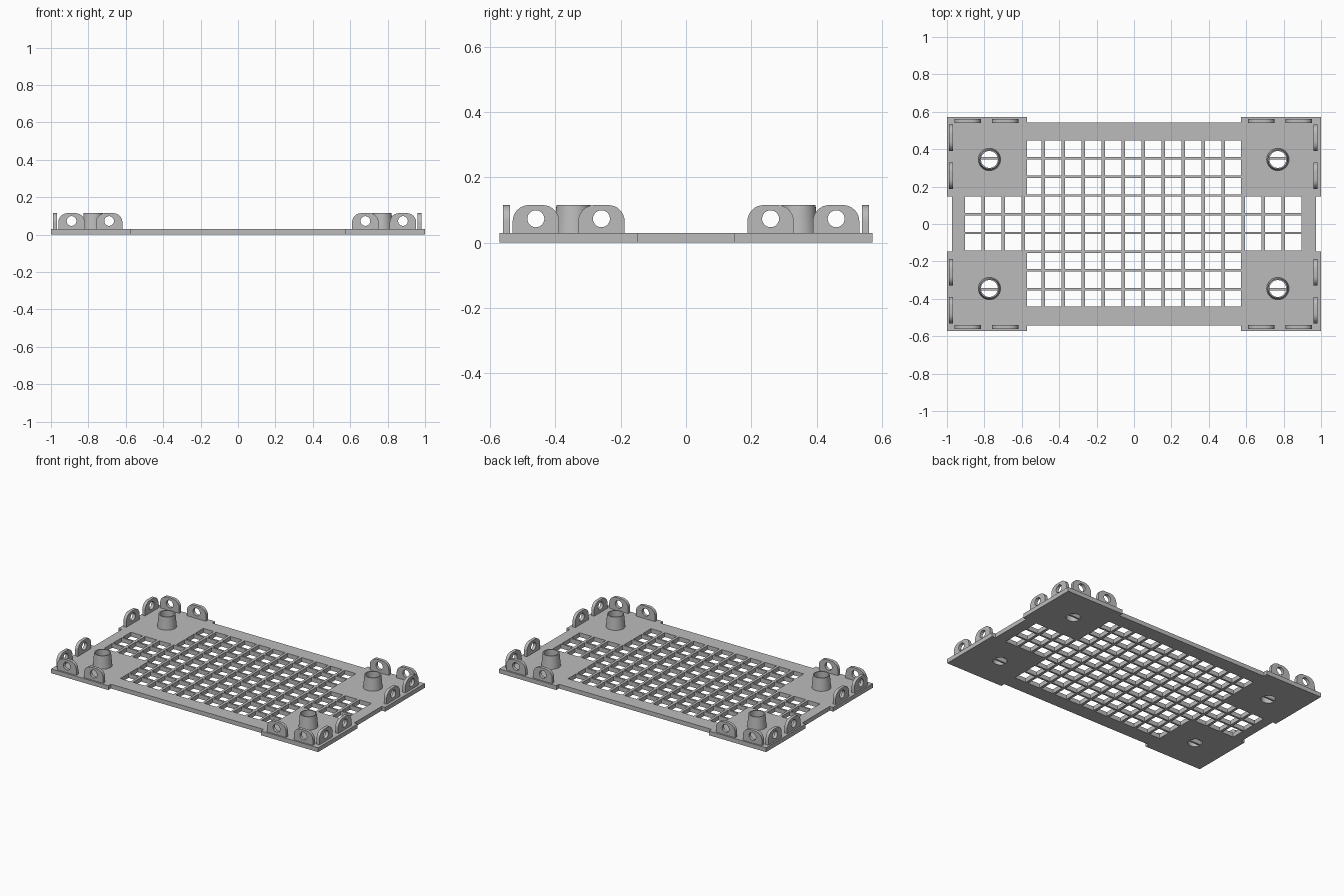
import bpy, bmesh, math

if "Cube" in bpy.data.objects:
    bpy.data.objects.remove(bpy.data.objects["Cube"])

T = 0.029            # plate thickness
TOP = 0.115          # height of lugs and posts
OFF = -0.004         # sideways offset of grid, posts and lugs
PX, PY = 0.572, 0.147    # inner edges of the corner pads
POST_X, POST_Y, HOLE_R = 0.771, 0.345, 0.045

grey = bpy.data.materials.new("plain grey")
grey.diffuse_color = (0.5, 0.5, 0.5, 1)
grey.use_nodes = True
grey.node_tree.nodes["Principled BSDF"].inputs["Base Color"].default_value = grey.diffuse_color


def add_mesh(name, bm):
    bmesh.ops.recalc_face_normals(bm, faces=bm.faces[:])
    me = bpy.data.meshes.new(name)
    bm.to_mesh(me)
    bm.free()
    me.materials.append(grey)
    ob = bpy.data.objects.new(name, me)
    bpy.context.collection.objects.link(ob)
    return ob


def activate(ob):
    bpy.ops.object.select_all(action='DESELECT')
    ob.select_set(True)
    bpy.context.view_layer.objects.active = ob


def smooth(ob):
    activate(ob)
    bpy.ops.object.shade_smooth_by_angle(angle=math.radians(35))


# Openings of the lattice
cols = [(i * 0.107 + OFF - 0.0445, i * 0.107 + OFF + 0.0445) for i in range(-8, 9)]
rows = [(j * 0.1 + 0.002 - 0.0437, j * 0.1 + 0.002 + 0.0437) for j in range(-4, 5)]


def is_solid(x, y):
    ax, ay = abs(x), abs(y)
    if ax > PX and ay > PY:
        return True                      # corner pads
    if ax > 0.974 or ay > 0.543:
        return False                     # recessed outline between pads
    return not (any(a < x < b for a, b in cols) and any(a < y < b for a, b in rows))


# Lattice plate: keep the solid cells and extrude them
xs = sorted({v for c in cols for v in c} | {s * v for s in (-1, 1) for v in (PX, 0.974, 1.0)})
ys = sorted({v for r in rows for v in r} | {s * v for s in (-1, 1) for v in (PY, 0.543, 0.571)})
bm = bmesh.new()
for x0, x1 in zip(xs, xs[1:]):
    for y0, y1 in zip(ys, ys[1:]):
        if is_solid((x0 + x1) / 2, (y0 + y1) / 2):
            bm.faces.new([bm.verts.new((x, y, 0)) for x, y in
                          ((x0, y0), (x1, y0), (x1, y1), (x0, y1))])
bmesh.ops.remove_doubles(bm, verts=bm.verts[:], dist=1e-5)
ext = bmesh.ops.extrude_face_region(bm, geom=bm.faces[:])
for g in ext["geom"]:
    if isinstance(g, bmesh.types.BMVert):
        g.co.z = T
plate = add_mesh("lattice_plate", bm)

# Round holes through the pads
posts = [(sx * POST_X + OFF / 2, sy * POST_Y) for sx in (-1, 1) for sy in (-1, 1)]
bm = bmesh.new()
for px, py in posts:
    new = bmesh.ops.create_cone(bm, cap_ends=True, segments=32, radius1=HOLE_R,
                                radius2=HOLE_R, depth=0.2)["verts"]
    bmesh.ops.translate(bm, verts=new, vec=(px, py, 0))
cutter = add_mesh("hole_cutter", bm)
cutter.hide_render = True
mod = plate.modifiers.new("holes", 'BOOLEAN')
mod.operation, mod.solver, mod.object = 'DIFFERENCE', 'EXACT', cutter
activate(plate)
bpy.ops.object.modifier_apply(modifier=mod.name)
bpy.data.objects.remove(cutter)


# Hollow tapered posts, each with a lattice bar crossing its hole
def make_post(px, py):
    N = 32
    profile = [(0.060, T - 0.002), (0.052, TOP), (HOLE_R, TOP), (HOLE_R, T - 0.002)]
    bm = bmesh.new()
    rings = [[bm.verts.new((px + r * math.cos(2 * math.pi * k / N),
                            py + r * math.sin(2 * math.pi * k / N), z))
              for k in range(N)] for r, z in profile]
    for a, b in zip(rings, rings[1:] + rings[:1]):
        for k in range(N):
            m = (k + 1) % N
            bm.faces.new((a[k], a[m], b[m], b[k]))
    smooth(add_mesh("post", bm))

    bm = bmesh.new()
    bmesh.ops.create_cube(bm, size=1)
    bar_y = math.copysign(0.35, py) + 0.002
    for v in bm.verts:
        v.co = (px + v.co.x * 2 * HOLE_R, bar_y + v.co.y * 0.0126, (v.co.z + 0.5) * T)
    add_mesh("hole_bar", bm)


for px, py in posts:
    make_post(px, py)


# Rounded lug with a round eye, drawn as a filled outline
def make_lug(name, x, y, turn):
    w, h, r, base = 0.071, TOP, 0.05, T - 0.002
    outline = [(-w, base), (w, base)]
    for cx, start in ((w - r, 0), (r - w, 90)):
        for k in range(9):
            a = math.radians(start + k * 90 / 8)
            outline.append((cx + r * math.cos(a), h - r + r * math.sin(a)))
    eye = [(0.026 * math.cos(2 * math.pi * k / 24), 0.073 + 0.026 * math.sin(2 * math.pi * k / 24))
           for k in range(24)]
    cu = bpy.data.curves.new(name, 'CURVE')
    cu.dimensions, cu.fill_mode, cu.extrude = '2D', 'BOTH', 0.0105
    for pts in (outline, eye):
        sp = cu.splines.new('POLY')
        sp.points.add(len(pts) - 1)
        for p, (u, v) in zip(sp.points, pts):
            p.co = (u, v, 0, 1)
        sp.use_cyclic_u = True
    cu.materials.append(grey)
    ob = bpy.data.objects.new(name, cu)
    bpy.context.collection.objects.link(ob)
    ob.location = (x, y, 0)
    ob.rotation_euler = (math.pi / 2, 0, turn)
    activate(ob)
    bpy.ops.object.convert(target='MESH')
    ob = bpy.context.view_layer.objects.active
    bm = bmesh.new()
    bm.from_mesh(ob.data)
    bmesh.ops.remove_doubles(bm, verts=bm.verts[:], dist=1e-5)
    bmesh.ops.recalc_face_normals(bm, faces=bm.faces[:])
    bm.to_mesh(ob.data)
    bm.free()
    smooth(ob)


for sx in (-1, 1):
    for sy in (-1, 1):
        for x in (0.685, 0.886):
            make_lug("long_side_lug", sx * x + OFF, sy * 0.55, 0)
        for y in (0.259, 0.46):
            make_lug("short_side_lug", sx * 0.975 + OFF, sy * y, math.pi / 2)
